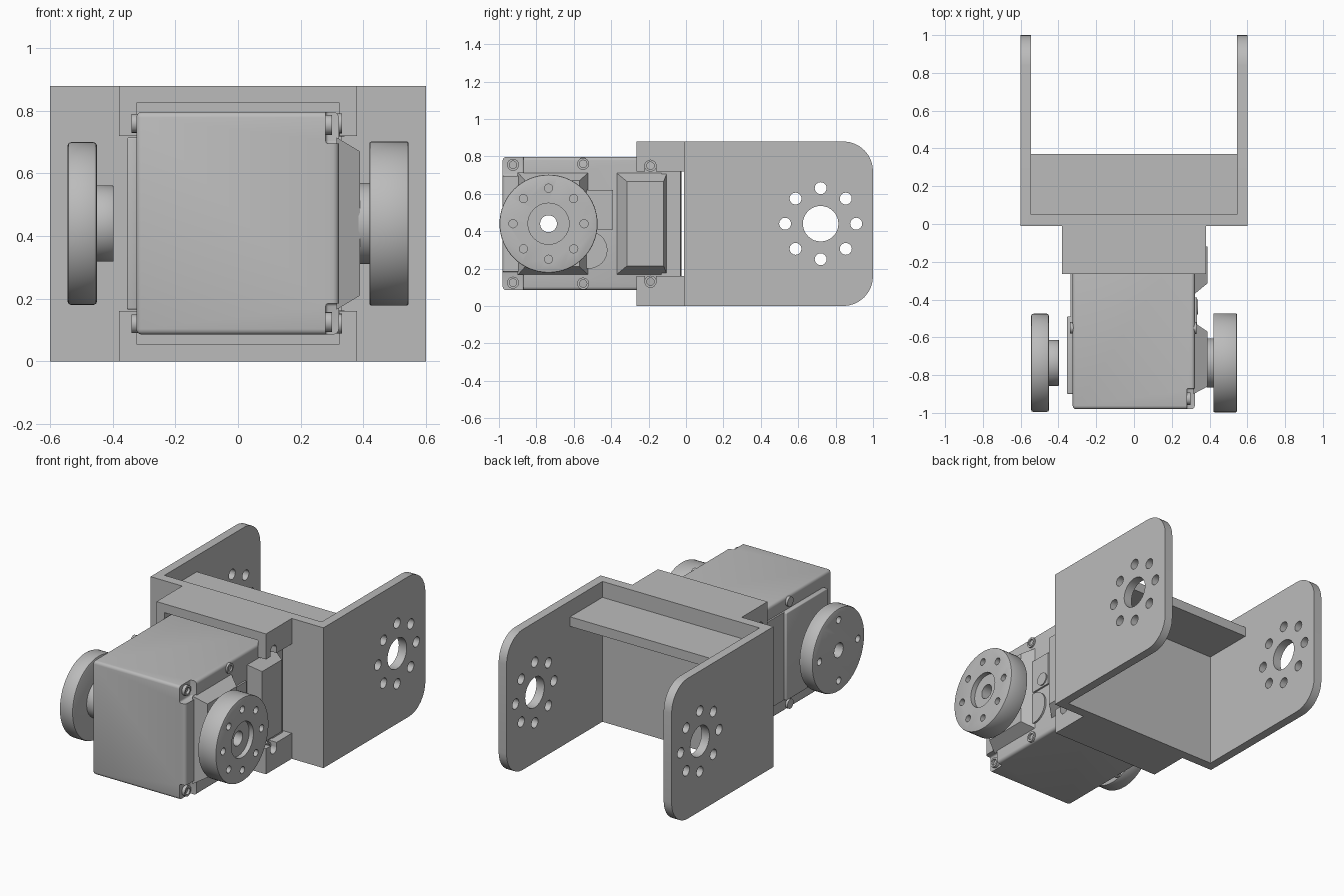
import bpy, bmesh, math
from mathutils import Matrix, Vector

cube = bpy.data.objects.get("Cube")
if cube:
    bpy.data.objects.remove(cube)

grey = bpy.data.materials.new("plain_grey")
grey.use_nodes = True
grey.diffuse_color = (0.5, 0.5, 0.5, 1)
grey.node_tree.nodes["Principled BSDF"].inputs["Base Color"].default_value = (0.5, 0.5, 0.5, 1)

AXIS_Y, MID_Z = -0.735, 0.44


def finish(name, bm):
    bmesh.ops.recalc_face_normals(bm, faces=bm.faces)
    mesh = bpy.data.meshes.new(name)
    bm.to_mesh(mesh)
    bm.free()
    obj = bpy.data.objects.new(name, mesh)
    mesh.materials.append(grey)
    bpy.context.collection.objects.link(obj)
    return obj


def box(name, x, y, z, bevel=0):
    bm = bmesh.new()
    lo, hi = Vector((x[0], y[0], z[0])), Vector((x[1], y[1], z[1]))
    bmesh.ops.create_cube(bm, size=1, matrix=Matrix.Translation((lo + hi) / 2) @ Matrix.Diagonal((*(hi - lo), 1)))
    if bevel:
        bmesh.ops.bevel(bm, geom=bm.edges[:], offset=bevel, segments=3, profile=0.5, affect='EDGES')
    return finish(name, bm)


def prism(name, profile, x0, x1):
    """Extrude a (y, z) profile along x."""
    bm = bmesh.new()
    face = bm.faces.new([bm.verts.new((x0, y, z)) for y, z in profile])
    top = bmesh.ops.extrude_face_region(bm, geom=[face])["geom"]
    bmesh.ops.translate(bm, vec=(x1 - x0, 0, 0), verts=[v for v in top if isinstance(v, bmesh.types.BMVert)])
    return finish(name, bm)


def frustum(name, x0, x1, y, z, inset_y0, inset_y1, inset_z):
    """Block on the side whose outer face is inset on each edge."""
    obj = box(name, (x0, x1), y, z)
    for v in obj.data.vertices:
        if v.co.x > (x0 + x1) / 2:
            v.co.y += inset_y0 if v.co.y < sum(y) / 2 else -inset_y1
            v.co.z += inset_z if v.co.z < sum(z) / 2 else -inset_z
    return obj


def cylinder(name, x0, x1, y, z, r, segments=32, bevel=0):
    bm = bmesh.new()
    bmesh.ops.create_cone(bm, cap_ends=True, segments=segments, radius1=r, radius2=r, depth=x1 - x0,
                          matrix=Matrix.Translation(((x0 + x1) / 2, y, z)) @ Matrix.Rotation(math.pi / 2, 4, 'Y'))
    if bevel:
        rims = [e for e in bm.edges if any(len(f.verts) > 4 for f in e.link_faces)]
        bmesh.ops.bevel(bm, geom=rims, offset=bevel, segments=2, profile=0.5, affect='EDGES')
    return finish(name, bm)


def boolean(obj, tools, operation='DIFFERENCE'):
    bpy.context.view_layer.objects.active = obj
    for tool in tools:
        tool.hide_render = True
        mod = obj.modifiers.new("cut", 'BOOLEAN')
        mod.operation, mod.object, mod.solver = operation, tool, 'EXACT'
        bpy.ops.object.modifier_apply(modifier=mod.name)
        bpy.data.objects.remove(tool)
    return obj


def bolt_circle(x0, x1, y, count, r):
    """Cutters spaced on a circle round the turning axis."""
    angles = [math.tau * i / count for i in range(count)]
    return [cylinder("cutter", x0, x1, y + 0.19 * math.cos(a), MID_Z + 0.19 * math.sin(a), r, 16) for a in angles]


def bore():
    return cylinder("cutter", -1, 1, AXIS_Y, MID_Z, 0.045)


# U bracket: back wall, shelf and two drilled arms with rounded ends
box("bracket_wall", (-0.56, 0.56), (-0.01, 0.05), (0, 0.88))
box("bracket_shelf", (-0.55, 0.55), (0.04, 0.37), (0.72, 0.78))
R = 0.16
arm_profile = [(-0.01, 0.88), (-0.01, 0)]
for cz, start in ((R, -90), (0.88 - R, 0)):
    for i in range(9):
        a = math.radians(start + i * 11.25)
        arm_profile.append((1 - R + R * math.cos(a), cz + R * math.sin(a)))
for side, name in ((1, "left_arm"), (-1, "right_arm")):
    x0, x1 = sorted((side * 0.545, side * 0.6))
    arm = prism(name, arm_profile, x0, x1)
    boolean(arm, [cylinder("cutter", x0 - 0.1, x1 + 0.1, 0.72, MID_Z, 0.095)]
            + bolt_circle(x0 - 0.1, x1 + 0.1, 0.72, 8, 0.032))

# Upper and lower clamp channels with screw slots in their lips
for top, name in ((True, "upper_clamp"), (False, "lower_clamp")):
    def flip(a, b):
        return (a, b) if top else (0.88 - b, 0.88 - a)
    clamp = box(name, (-0.38, 0.38), (-0.265, -0.005), flip(0.72, 0.88))
    slot_z = 0.75 if top else 0.13
    boolean(clamp, [box("cutter", (-0.325, 0.325), (-0.4, -0.012), flip(0.6, 0.825)),
                    box("cutter", (-0.5, 0.5), (-0.22, -0.16), flip(0.6, 0.75)),
                    cylinder("cutter", -0.5, 0.5, -0.19, slot_z, 0.03, 16)])

# Motor case with rounded edges, corner notches and a through bore
case = box("motor_case", (-0.325, 0.322), (-0.98, -0.025), (0.085, 0.797), 0.018)
notches = [box("cutter", (0.28, 0.4), (-1.1, -0.87), z, 0.01) for z in ((0.695, 1), (-0.2, 0.185))]
boolean(case, notches + [bore()])

# Screws: front corners, middle edge and rear ears
for side in (1, -1):
    for y, dz, x0, x1 in ((-0.925, 0.315, 0.27, 0.3), (-0.55, 0.32, 0.3, 0.332), (-0.19, 0.31, 0.3, 0.34)):
        z = MID_Z + side * dz
        boolean(cylinder("case_screw", x0, x1, y, z, 0.032, 20),
                [cylinder("cutter", x0 + 0.015, 1, y, z, 0.02, 16)])
        if y > -0.9:
            cylinder("far_side_screw", -0.34, -0.3, y, z, 0.03, 20)

# Side covers on the output side
output_cover = frustum("output_cover", 0.315, 0.39, (-0.9, -0.52), (0.165, 0.715), 0.04, 0.05, 0.045)
boolean(output_cover, [bore()])
frustum("connector_cover", 0.315, 0.388, (-0.375, -0.1), (0.165, 0.715), 0.06, 0.02, 0.05)
box("gear_plate", (0.315, 0.333), (-0.55, -0.39), (0.41, 0.62))
cylinder("gear_pin", 0.315, 0.34, -0.44, 0.46, 0.04, 24)
cylinder("gear_dome", 0.315, 0.333, -0.52, 0.3, 0.1, 32)
box("rear_pad", (0.315, 0.33), (-0.13, -0.03), (0.16, 0.72))

# Side covers on the idler side
boolean(box("idler_cover", (-0.355, -0.32), (-0.9, -0.49), (0.165, 0.715), 0.006), [bore()])
box("idler_rear_cover", (-0.336, -0.32), (-0.5, -0.1), (0.165, 0.715))

# Output wheel with recessed hub and eight holes
wheel = cylinder("output_wheel", 0.42, 0.545, AXIS_Y, MID_Z, 0.262, 64, 0.006)
boolean(wheel, [bore(), cylinder("cutter", 0.515, 0.7, AXIS_Y, MID_Z, 0.11)] + bolt_circle(0.47, 0.7, AXIS_Y, 8, 0.022))
boolean(cylinder("output_hub", 0.385, 0.43, AXIS_Y, MID_Z, 0.13, 48), [bore()])

# Idler wheel with four holes
wheel = cylinder("idler_wheel", -0.545, -0.45, AXIS_Y, MID_Z, 0.26, 64, 0.012)
boolean(wheel, [bore()] + bolt_circle(-0.7, -0.49, AXIS_Y, 4, 0.022))
boolean(cylinder("idler_hub", -0.46, -0.397, AXIS_Y, MID_Z, 0.122, 48, 0.005), [bore()])

# Smooth the round surfaces while keeping edges crisp
bpy.ops.object.select_all(action='DESELECT')
for obj in bpy.context.scene.objects:
    if obj.type == 'MESH' and grey.name in obj.data.materials:
        obj.select_set(True)
        bpy.context.view_layer.objects.active = obj
bpy.ops.object.shade_smooth_by_angle(angle=math.radians(32))
